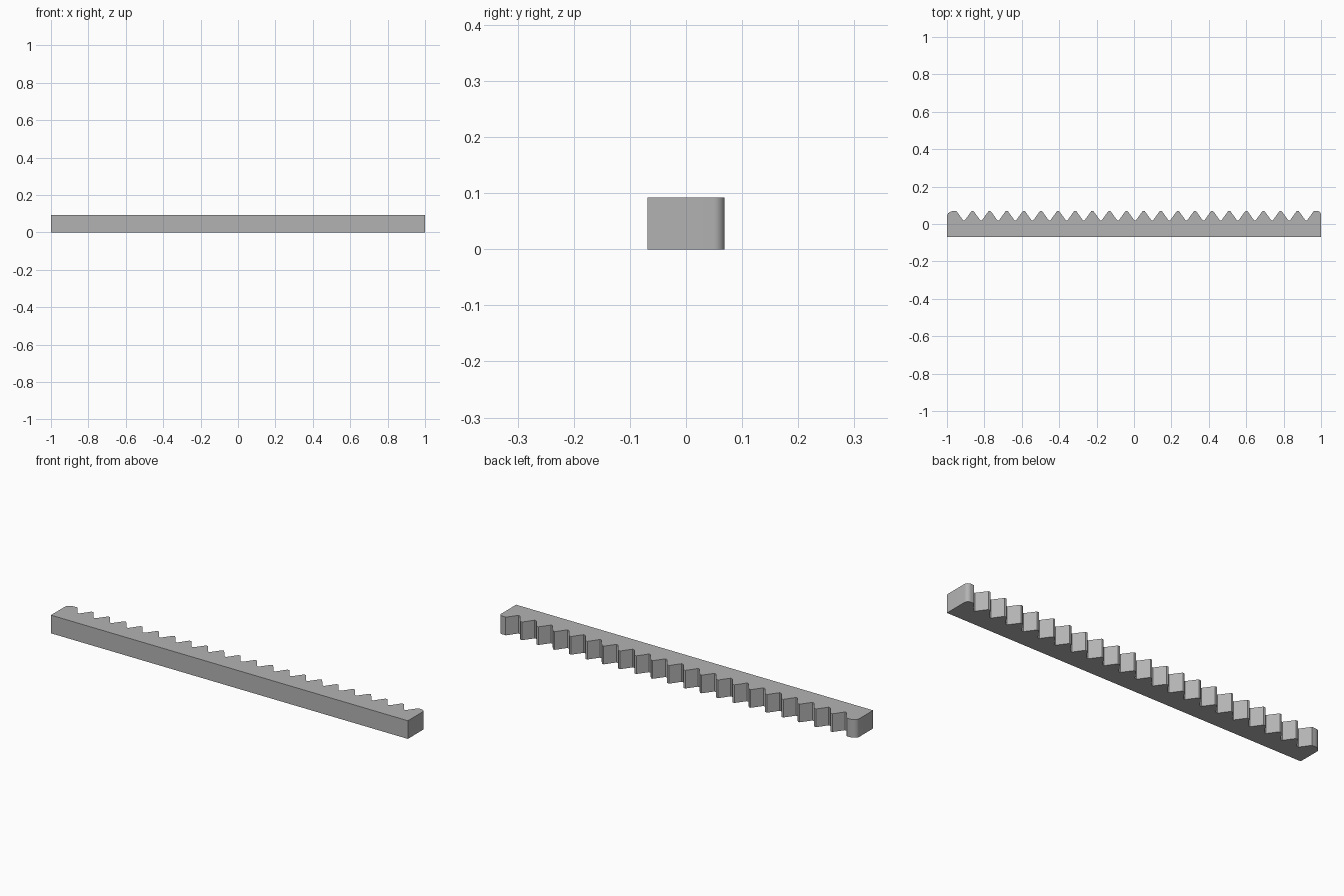
import bpy
import bmesh
import math

cube = bpy.data.objects.get("Cube")
if cube:
    bpy.data.objects.remove(cube, do_unlink=True)

HEIGHT = 0.092
FRONT, ROOT, TIP = -0.069, 0.02, 0.069
PITCH, SHIFT, VALLEYS = 0.0915, 0.006, 21
ROOT_HALF, TIP_HALF = 0.004, 0.005
SOFT = 0.0025


def corner_arc(cx, cy, rx, ry, start, end, steps=8):
    """Points along a rounded corner, angles in degrees."""
    angles = [math.radians(start + (end - start) * i / steps) for i in range(steps + 1)]
    return [(cx + rx * math.cos(a), cy + ry * math.sin(a)) for a in angles]


# Rack outline: straight front, rounded left end, then the row of valleys
outline = [(-1, FRONT), (1, FRONT)]
outline += corner_arc(0.98, TIP - 0.02, 0.02, 0.02, 0, 90)
for i in reversed(range(VALLEYS)):
    x = SHIFT + (i - (VALLEYS - 1) / 2) * PITCH
    crest = PITCH / 2 - TIP_HALF
    outline += [
        (x + crest, TIP), (x + crest - SOFT, TIP - SOFT),
        (x + ROOT_HALF + SOFT, ROOT + SOFT), (x + ROOT_HALF, ROOT),
        (x - ROOT_HALF, ROOT), (x - ROOT_HALF - SOFT, ROOT + SOFT),
        (x - crest + SOFT, TIP - SOFT), (x - crest, TIP),
    ]
# Rounded right end
outline += corner_arc(-0.965, TIP - 0.028, 0.035, 0.028, 90, 180)

# Extrude the outline upward
bm = bmesh.new()
base = bm.faces.new([bm.verts.new((x, y, 0)) for x, y in outline])
result = bmesh.ops.extrude_face_region(bm, geom=[base])
top = [v for v in result["geom"] if isinstance(v, bmesh.types.BMVert)]
bmesh.ops.translate(bm, verts=top, vec=(0, 0, HEIGHT))
bmesh.ops.recalc_face_normals(bm, faces=bm.faces)
mesh = bpy.data.meshes.new("gear_rack")
bm.to_mesh(mesh)
bm.free()
rack = bpy.data.objects.new("gear_rack", mesh)
bpy.context.collection.objects.link(rack)

# Plain grey metal
grey = bpy.data.materials.new("grey_metal")
grey.use_nodes = True
color = (0.45, 0.45, 0.45, 1)
grey.diffuse_color = color
grey.node_tree.nodes["Principled BSDF"].inputs["Base Color"].default_value = color
mesh.materials.append(grey)

# Smooth the rounded corners, keep the flanks crisp
bpy.ops.object.select_all(action="DESELECT")
rack.select_set(True)
bpy.context.view_layer.objects.active = rack
bpy.ops.object.shade_smooth_by_angle(angle=math.radians(20))
